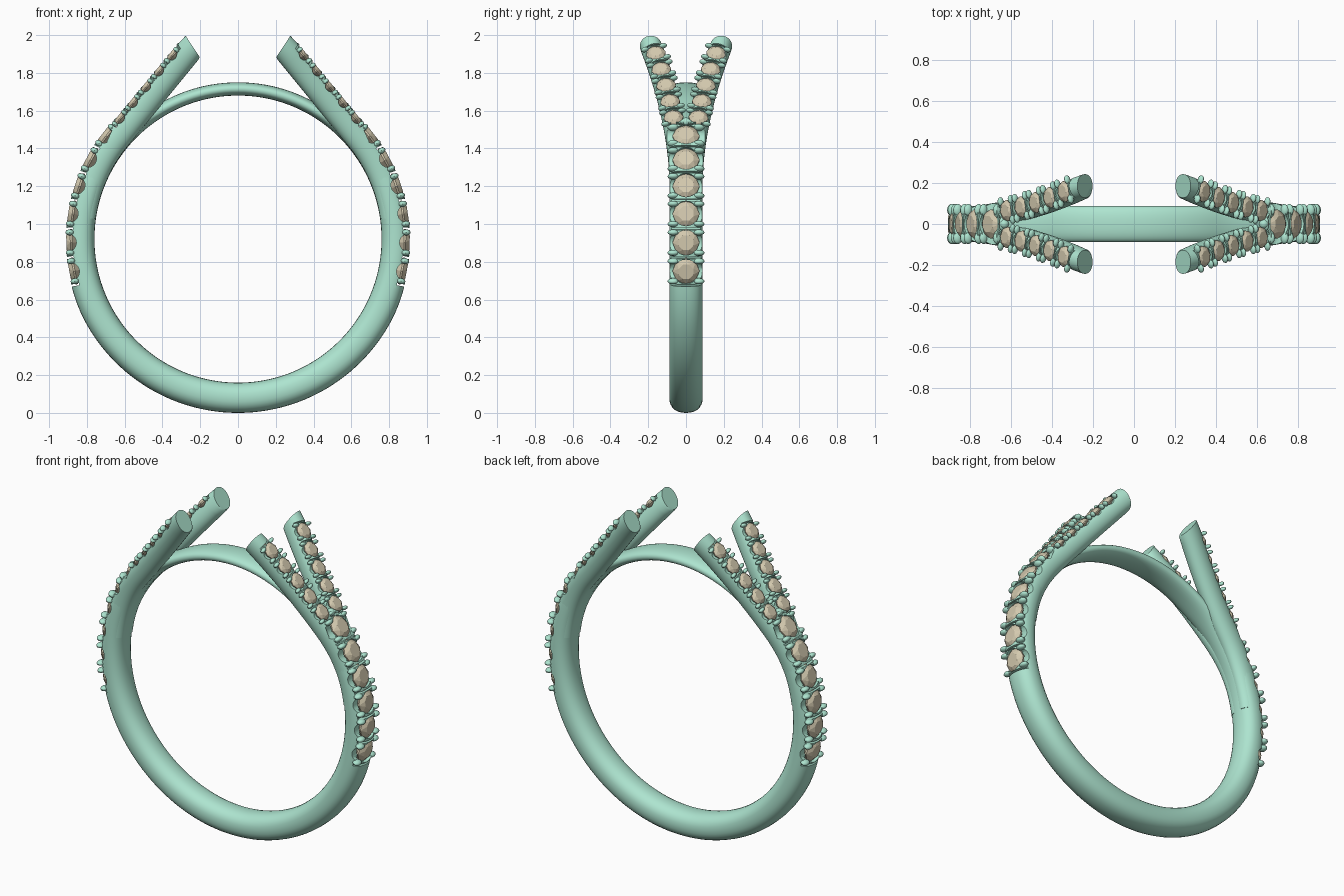
import bpy, bmesh, math
from mathutils import Vector, Matrix

if "Cube" in bpy.data.objects:
    bpy.data.objects.remove(bpy.data.objects["Cube"])

CZ = 0.92            # height of the ring centre
RC = 0.835           # radius of the arm centreline on the band
TAN = math.radians(39.6)   # angle where the arms leave the band

def material(name, rgb):
    m = bpy.data.materials.new(name)
    m.diffuse_color = (*rgb, 1)
    m.use_nodes = True
    m.node_tree.nodes["Principled BSDF"].inputs["Base Color"].default_value = m.diffuse_color
    return m

metal = material("green_metal", (0.42, 0.78, 0.63))
gem = material("tan_stone", (0.66, 0.59, 0.43))

def make(name, bm, mat=None):
    bmesh.ops.recalc_face_normals(bm, faces=bm.faces[:])
    me = bpy.data.meshes.new(name)
    bm.to_mesh(me)
    bm.free()
    ob = bpy.data.objects.new(name, me)
    bpy.context.collection.objects.link(ob)
    if mat:
        me.materials.append(mat)
    return ob

def smooth(ob, angle=40):
    bpy.ops.object.select_all(action='DESELECT')
    ob.select_set(True)
    bpy.context.view_layer.objects.active = ob
    bpy.ops.object.shade_smooth_by_angle(angle=math.radians(angle))

def section(c, u, hu, v, hv, p=1.0, n=28):
    f = lambda a: math.copysign(abs(a) ** p, a)
    return [c + u * hu * f(math.cos(2 * math.pi * i / n)) + v * hv * f(math.sin(2 * math.pi * i / n))
            for i in range(n)]

def sweep(name, rings, closed):
    bm = bmesh.new()
    vs = [[bm.verts.new(p) for p in r] for r in rings]
    n = len(vs[0])
    for i in range(len(vs) if closed else len(vs) - 1):
        a, b = vs[i], vs[(i + 1) % len(vs)]
        for j in range(n):
            bm.faces.new((a[j], a[(j + 1) % n], b[(j + 1) % n], b[j]))
    if not closed:
        bm.faces.new(vs[0])
        bm.faces.new(vs[-1])
    return make(name, bm, metal)

def step(a, b, x):
    k = min(1, max(0, (x - a) / (b - a)))
    return k * k * (3 - 2 * k)

# Band: thick below, thinning to a slim bridge across the top
Y = Vector((0, 1, 0))
rings = []
for i in range(144):
    a = 2 * math.pi * i / 144
    r = Vector((math.cos(a), 0, math.sin(a)))
    outer = 0.92 - 0.08 * step(0.62, 0.87, math.sin(a)) - 0.01 * step(-0.5, 0, math.sin(a))
    c = Vector((0, 0, CZ)) + r * (outer + 0.76) / 2
    rings.append(section(c, r, (outer - 0.76) / 2, Y, 0.088, 0.87))
parts = [sweep("band", rings, True)]

# Arm centreline: along the band, then straight off it while spreading in y
def arm_xz(a, t):
    n = Vector((math.cos(a), 0, math.sin(a)))
    return Vector((0, 0, CZ)) + n * RC + Vector((-n.z, 0, n.x)) * t, n

def arm_point(a, t, sx, sy):
    p, n = arm_xz(a, t)
    p.y = 0.03 + 0.25 * max(0, p.z - 1.15) ** 2
    return Vector((p.x * sx, p.y * sy, p.z)), Vector((n.x * sx, 0, n.z))

def arm(name, sx, sy):
    path = [(math.radians(8) + (TAN - math.radians(8)) * i / 14, 0) for i in range(14)]
    path += [(TAN, 0.6 * i / 16) for i in range(17)] + [(TAN, 0.633)]
    rings = []
    for i, (a, t) in enumerate(path):
        p, n = arm_point(a, t, sx, sy)
        p0, _ = arm_point(*path[max(i - 1, 0)], sx, sy)
        p1, _ = arm_point(*path[min(i + 1, len(path) - 1)], sx, sy)
        tan = (p1 - p0).normalized()
        side = tan.cross(n).normalized()
        if i == len(path) - 1:      # slanted end cut
            n, side = Vector((0.55 * sx, 0, 0.83)), Y * (1 if side.y > 0 else -1)
        k = i / (len(path) - 1)
        rings.append(section(p, n, 0.074 - 0.006 * k, side, 0.055 + 0.003 * k, 0.95))
    return sweep(name, rings, False)

for sx, h in ((1, "right"), (-1, "left")):
    for sy, d in ((1, "back"), (-1, "front")):
        parts.append(arm(f"{h}_{d}_arm", sx, sy))

# Stone seats: frames with x along the row, y across, z outward
def frame(p, n, t, s):
    n = n.normalized()
    t = (t - n * t.dot(n)).normalized()
    b = n.cross(t)
    m = Matrix((t, b, n)).transposed().to_4x4()
    return Matrix.Translation(p) @ m @ Matrix.Scale(s, 4)

seats = []           # (matrix, half spacing, first in row)
for sx in (1, -1):
    for i in range(6):
        a = math.radians(-11 + 9.8 * i)
        n = Vector((math.cos(a) * sx, 0, math.sin(a)))
        t = Vector((-math.sin(a) * sx, 0, math.cos(a)))
        seats.append((frame(Vector((0, 0, CZ)) + n * 0.882, n, t, 1), i == 0))
    for sy in (1, -1):
        for i in range(5):
            t = 0.1 + 0.11 * i
            p, n = arm_point(TAN, t, sx, sy)
            q, _ = arm_point(TAN, t + 0.01, sx, sy)
            seats.append((frame(p + n * 0.05, n, q - p, 0.73), False))

# Cutter: seat bore, cross scoop and slit between neighbouring prongs
cut = bmesh.new()
T = Matrix.Translation
for m, first in seats:
    bmesh.ops.create_cone(cut, cap_ends=True, segments=24, radius1=0.066, radius2=0.066,
                          depth=0.1, matrix=m @ T((0, 0, 0.035)))
    bmesh.ops.create_cone(cut, cap_ends=True, segments=24, radius1=0.047, radius2=0.047, depth=0.2,
                          matrix=m @ T((0, 0, 0.021)) @ Matrix.Rotation(math.pi / 2, 4, 'X'))
    for s in ((-1, 1) if first else (1,)):
        bmesh.ops.create_cube(cut, size=1, matrix=m @ T((0.0735 * s, 0, 0.03)) @
                              Matrix.Diagonal((0.011, 0.22, 0.08, 1)))
cutter = make("seat_cutter", cut)
cutter.hide_render = True

for ob in parts:
    mod = ob.modifiers.new("seats", 'BOOLEAN')
    mod.operation, mod.solver, mod.object = 'DIFFERENCE', 'EXACT', cutter
    mod.use_self = True
    bpy.ops.object.select_all(action='DESELECT')
    bpy.context.view_layer.objects.active = ob
    ob.select_set(True)
    bpy.ops.object.modifier_apply(modifier=mod.name)
    smooth(ob)
bpy.data.objects.remove(cutter)

# Faceted stones
bm = bmesh.new()
def octagon(r, z, turn):
    return [(r * math.cos(math.pi * (i + turn) / 4), r * math.sin(math.pi * (i + turn) / 4), z) for i in range(8)]
for m, _ in seats:
    pts = octagon(0.042, 0.027, 0.5) + octagon(0.072, 0.006, 0) + octagon(0.072, -0.003, 0) + [(0, 0, -0.055)]
    bmesh.ops.convex_hull(bm, input=[bm.verts.new(m @ Vector(p)) for p in pts])
make("stones", bm, gem)

# Rounded prongs gripping every stone, plus a bead in each fork
bm = bmesh.new()
for m, _ in seats:
    for x in (-0.054, 0.054):
        for y in (-0.068, 0.068):
            bmesh.ops.create_uvsphere(bm, u_segments=14, v_segments=10, radius=1,
                matrix=m @ T((x, y, 0.008)) @ Matrix.Diagonal((0.016, 0.03, 0.023, 1)))
for sx in (1, -1):
    bmesh.ops.create_uvsphere(bm, u_segments=16, v_segments=10, radius=0.024,
                              matrix=T((0.635 * sx, 0, 1.54)))
smooth(make("prongs", bm, metal))
